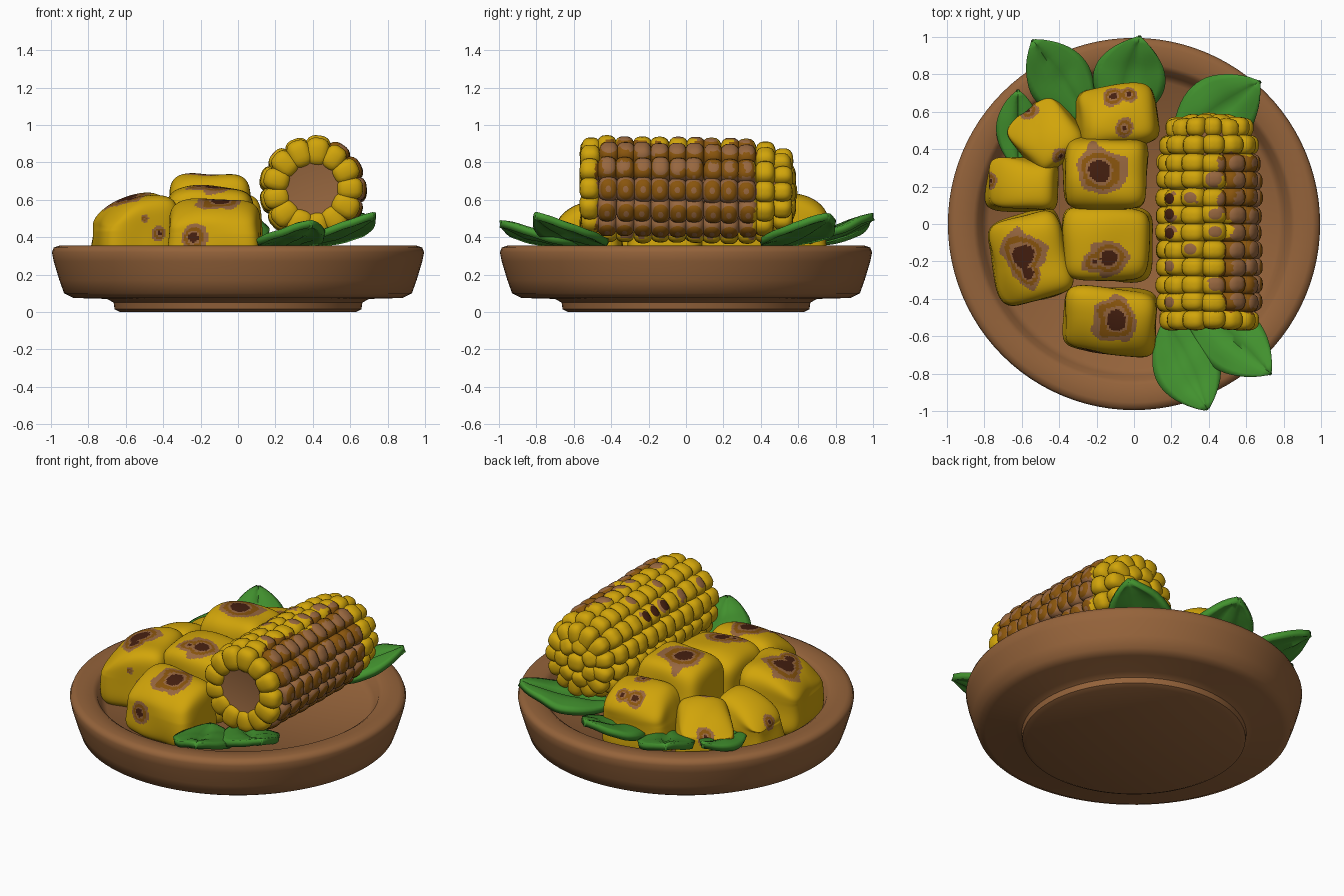
import bpy, bmesh, math, random
from mathutils import Vector, Matrix, noise

random.seed(4)
cube = bpy.data.objects.get("Cube")
if cube:
    bpy.data.objects.remove(cube, do_unlink=True)


def material(name, rgb):
    m = bpy.data.materials.new(name)
    m.use_nodes = True
    m.diffuse_color = (*rgb, 1)
    m.node_tree.nodes["Principled BSDF"].inputs["Base Color"].default_value = (*rgb, 1)
    return m


GOLD, BROWN, OCHRE, DARK = range(4)
FOOD = [material("gold", (0.64, 0.375, 0.003)), material("toasted brown", (0.31, 0.135, 0.05)),
        material("ochre char", (0.25, 0.09, 0.004)), material("dark char", (0.06, 0.014, 0.005))]
CLAY = [material("clay brown", (0.30, 0.125, 0.043))]
LEAF = [material("leaf green", (0.055, 0.29, 0.028))]


def finish(name, bm, mats, angle=60):
    mesh = bpy.data.meshes.new(name)
    bmesh.ops.recalc_face_normals(bm, faces=bm.faces)
    bm.to_mesh(mesh)
    bm.free()
    for m in mats:
        mesh.materials.append(m)
    ob = bpy.data.objects.new(name, mesh)
    bpy.context.scene.collection.objects.link(ob)
    bpy.ops.object.select_all(action='DESELECT')
    ob.select_set(True)
    bpy.context.view_layer.objects.active = ob
    bpy.ops.object.shade_smooth_by_angle(angle=math.radians(angle))
    return ob


def superellipsoid(p, n):
    """Push a point of a cube or sphere onto a rounded block."""
    return p / sum(abs(c) ** n for c in p) ** (1 / n)


# Plate: one lathed profile, from the underside centre round to the inner floor
def build_plate():
    profile = [(0, 0), (.63, 0), (.66, .015), (.665, .05), (.70, .07), (.88, .075), (.93, .1),
               (.955, .17), (.985, .27), (.995, .32), (.985, .345), (.955, .355), (.86, .352),
               (.835, .335), (.81, .28), (.775, .245), (0, .24)]
    bm = bmesh.new()
    verts = [bm.verts.new((r, 0, z)) for r, z in profile]
    edges = [bm.edges.new(pair) for pair in zip(verts, verts[1:])]
    bmesh.ops.spin(bm, geom=verts + edges, cent=(0, 0, 0), axis=(0, 0, 1),
                   angle=math.tau, steps=96)
    bmesh.ops.remove_doubles(bm, verts=bm.verts, dist=1e-4)
    finish("plate", bm, CLAY, 50)


# Squash chunks: rounded blocks with scorched spots; small spots get no dark middle
def spot_color(p, spots):
    wobble = 1 + 0.35 * noise.noise(p * 11)
    d = min(((p - Vector(s[:3])).length * wobble + 0.025) / s[3] for s in spots)
    if d < 0.55:
        return DARK
    if d < 0.65:
        return BROWN
    if d < 0.83:
        return OCHRE
    return BROWN if d < 1.03 else GOLD


def build_chunk(name, center, size, turn, top, spots):
    bm = bmesh.new()
    bmesh.ops.create_cube(bm, size=2)
    bmesh.ops.subdivide_edges(bm, edges=bm.edges, cuts=37, use_grid_fill=True)
    bottom = 0.23
    half = Vector((size[0] / 2, size[1] / 2, (top - bottom) / 2))
    rot = Matrix.Rotation(math.radians(turn), 3, 'Z')
    middle = Vector((*center, (top + bottom) / 2))
    for v in bm.verts:
        q = superellipsoid(v.co, 5.5)
        taper = 1.03 - 0.06 * q.z
        dome = 1 - 0.11 * (q.x ** 2 + q.y ** 2) * (q.z > 0)
        p = Vector((q.x * half.x * taper, q.y * half.y * taper, q.z * half.z * dome))
        p = rot @ p + middle
        p += q * 0.025 * noise.noise(p * 4)
        # The heap falls away towards the rim
        outward = max(0, p.xy.length - 0.45)
        p.z -= 1.0 * outward ** 2 * max(0, q.z)
        v.co = p
    for f in bm.faces:
        f.material_index = spot_color(f.calc_center_median(), spots)
    finish(name, bm, FOOD)


# Cob: kernels in rows, scorched on one side
COB = Vector((0.40, 0, 0.66))
ROWS, RINGS = 13, 12


def add_kernel(bm, pos, out, along, half, stain):
    side = along.cross(out)
    frame = Matrix((side, along, out)).transposed()
    made = bmesh.ops.create_uvsphere(bm, u_segments=18, v_segments=12, radius=1)["verts"]
    local = {}
    for v in made:
        q = superellipsoid(v.co, 2.8)
        local[v] = q.z
        v.co = pos + frame @ Vector(a * b for a, b in zip(q, half))
    for f in {f for v in made for f in v.link_faces}:
        p = f.calc_center_median()
        lift = sum(local[v] for v in f.verts) / len(f.verts)
        f.material_index = kernel_color(p, lift, stain)


def kernel_color(p, lift, stain):
    d = p - COB
    n = noise.noise(p * 9)
    facing = d.x / math.hypot(d.x, d.z) + 0.3 * noise.noise(p * 6)
    if -0.47 < p.y + 0.03 * n < 0.37 and facing > 0.36:
        if p.z > 0.72:
            return BROWN if lift > 0.84 + 0.35 * n else OCHRE
        return OCHRE if 0.84 < lift < 0.97 else BROWN
    if stain and lift > 0.88 + 0.1 * n:
        return DARK if stain > 1 and lift > 0.93 else BROWN
    return GOLD


def build_cob():
    bm = bmesh.new()
    along = Vector((0, 1, 0))
    tip_rings = {0: 0.198, RINGS - 3: 0.208, RINGS - 2: 0.198, RINGS - 1: 0.165}
    for j in range(RINGS):
        y = -0.51 + j * 0.093
        radius = tip_rings.get(j, 0.213)
        sag = Vector((0, 0, -0.02 * j / RINGS))
        for i in range(ROWS):
            a = math.tau * i / ROWS
            out = Vector((math.cos(a), 0, math.sin(a)))
            grow = random.uniform(0.95, 1.06)
            half = (0.067 * radius / 0.214 * grow, 0.055, 0.072 * grow)
            stain = random.choice((0, 0, 0, 0, 0, 1, 1, 2)) if 0 < j < 10 and out.z > 0.5 else 0
            pos = COB + sag + out * radius + along * (y + random.uniform(-.006, .006))
            add_kernel(bm, pos, out, along, half, stain)
    # Rounded closing cap at the back
    cap = COB + Vector((0, 0.53, -0.02))
    for i in range(7):
        a = math.tau * i / 7
        spoke = Vector((math.cos(a), 0, math.sin(a)))
        out = (along + spoke * 0.35).normalized()
        add_kernel(bm, cap + spoke * 0.105, out,
                   (spoke - along * 0.35).normalized(), (0.058, 0.058, 0.055), 0)
    add_kernel(bm, cap + along * 0.015, along, Vector((0, 0, 1)), (0.06, 0.06, 0.05), 0)
    finish("corn_kernels", bm, FOOD)

    # Bare core showing at the cut front end
    bm = bmesh.new()
    turn = Matrix.Translation(COB - along * 0.01) @ Matrix.Rotation(math.pi / 2, 4, 'X')
    bmesh.ops.create_cone(bm, cap_ends=True, segments=39, radius1=0.185, radius2=0.185,
                          depth=1.08, matrix=turn)
    front = [f for f in bm.faces if f.calc_center_median().y < -0.5]
    bmesh.ops.inset_region(bm, faces=front, thickness=0.05, depth=-0.012)
    for f in bm.faces:
        f.material_index = BROWN
    finish("corn_core", bm, FOOD, 40)


# Leaves: creased blades rising over the rim
def build_leaf(name, base, tip, width):
    base, tip = Vector(base), Vector(tip)
    run = tip - base
    side = run.cross(Vector((0, 0, 1))).normalized()
    up = side.cross(run).normalized()
    bm = bmesh.new()
    nu, nt = 10, 18
    grid = []
    for k in range(nt + 1):
        t = k / nt
        w = width / 2 * max(math.sin(math.pi * t), 0.02) ** 0.75
        row = []
        for i in range(nu + 1):
            u = 2 * i / nu - 1
            p = base + run * t + side * u * w
            p += up * (0.022 * math.sin(math.pi * abs(u) ** 0.7) * w / width * 2
                       - 0.03 * math.sin(math.pi * t))
            p += up * 0.008 * noise.noise(p * 9)
            row.append(bm.verts.new(p))
        grid.append(row)
    for r0, r1 in zip(grid, grid[1:]):
        for i in range(nu):
            bm.faces.new((r0[i], r0[i + 1], r1[i + 1], r1[i]))
    ob = finish(name, bm, LEAF)
    solid = ob.modifiers.new("thickness", 'SOLIDIFY')
    solid.thickness = 0.04
    solid.offset = 0


build_plate()

# name, centre, size, turn, top height, spots (x, y, z, radius)
build_chunk("chunk_back_left", (-.47, .475), (.32, .32), 40, .60,
            [(-.39, .36, .56, .07), (-.62, .47, .52, .05), (-.56, .60, .42, .08)])
build_chunk("chunk_back", (-.09, .58), (.41, .32), 7, .66,
            [(-.11, .69, .60, .08), (-.03, .70, .60, .07), (-.05, .51, .65, .075)])
build_chunk("chunk_left", (-.60, .215), (.36, .27), -2, .58, [(-.77, .23, .44, .07)])
build_chunk("chunk_middle", (-.15, .27), (.43, .38), 0, .75, [(-.18, .285, .74, .15)])
build_chunk("chunk_centre", (-.145, -.10), (.46, .39), -2, .67,
            [(-.14, -.18, .66, .125), (-.21, -.20, .65, .09)])
build_chunk("chunk_front_left", (-.555, -.175), (.39, .44), 16, .64,
            [(-.59, -.17, .61, .15), (-.56, -.26, .60, .10),
             (-.42, -.38, .42, .065), (-.5, -.40, .50, .045)])
build_chunk("chunk_front", (-.13, -.515), (.47, .34), -5, .60,
            [(-.10, -.51, .58, .14), (-.24, -.68, .40, .095)])

build_cob()

# name, base, tip, width
build_leaf("leaf_back_left", (-.25, .56, .36), (-.54, .98, .50), .33)
build_leaf("leaf_back", (-.08, .54, .36), (.03, 1.0, .51), .38)
build_leaf("leaf_left", (-.62, .30, .36), (-.62, .71, .43), .22)
build_leaf("leaf_cob_back", (.22, .43, .36), (.67, .76, .51), .38)
build_leaf("leaf_cob_front", (.17, -.52, .36), (.39, -.99, .47), .35)
build_leaf("leaf_cob_right", (.30, -.43, .36), (.73, -.80, .51), .34)
